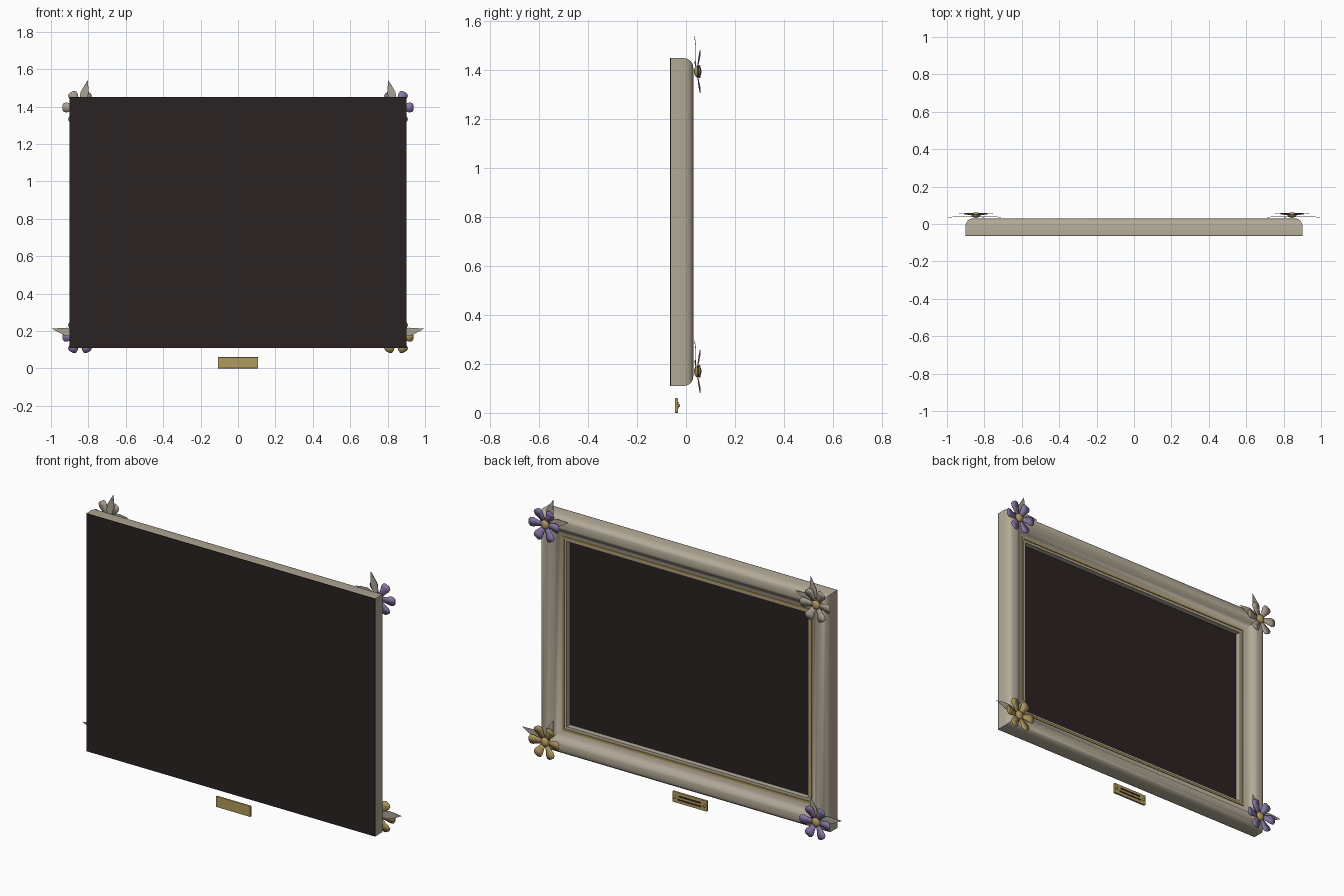
import bpy, math

if "Cube" in bpy.data.objects:
    bpy.data.objects.remove(bpy.data.objects["Cube"])

HX, HZ, CZ = 0.90, 0.67, 0.78      # frame half width, half height, centre height


def material(name, rgb):
    m = bpy.data.materials.new(name)
    m.diffuse_color = (*rgb, 1)
    m.use_nodes = True
    m.node_tree.nodes["Principled BSDF"].inputs["Base Color"].default_value = m.diffuse_color
    return m


taupe = material("warm taupe", (0.45, 0.40, 0.31))
dark = material("dark brown", (0.024, 0.016, 0.016))
gold = material("gold", (0.44, 0.32, 0.11))
purple = material("purple", (0.25, 0.19, 0.39))
grey = material("grey taupe", (0.40, 0.35, 0.28))
leaf_mat = material("leaf grey", (0.40, 0.37, 0.29))


def mesh_object(name, verts, faces, mat, smooth=None):
    me = bpy.data.meshes.new(name)
    me.from_pydata(verts, [], faces)
    me.materials.append(mat)
    ob = bpy.data.objects.new(name, me)
    bpy.context.collection.objects.link(ob)
    if smooth:
        shade(ob, smooth)
    return ob


def shade(ob, angle):
    bpy.ops.object.select_all(action='DESELECT')
    ob.select_set(True)
    bpy.context.view_layer.objects.active = ob
    bpy.ops.object.shade_smooth_by_angle(angle=math.radians(angle))


def box(name, x, y, z, mat):
    v = [(a, b, c) for a in x for b in y for c in z]
    f = [(0, 1, 3, 2), (4, 6, 7, 5), (0, 4, 5, 1), (2, 3, 7, 6), (0, 2, 6, 4), (1, 5, 7, 3)]
    return mesh_object(name, v, f, mat)


def moulding(name, profile, mat, smooth):
    """Sweep a closed (inset, y) profile around the mitred rectangle."""
    verts, faces, n = [], [], len(profile)
    for sx, sz in ((-1, -1), (1, -1), (1, 1), (-1, 1)):
        verts += [(sx * (HX - d), y, CZ + sz * (HZ - d)) for d, y in profile]
    for c in range(4):
        for i in range(n):
            j, e = (i + 1) % n, (c + 1) % 4
            faces.append((c * n + i, c * n + j, e * n + j, e * n + i))
    return mesh_object(name, verts, faces, mat, smooth)


# Frame moulding with rounded outer edge and a cove towards the opening
moulding("frame", [
    (0, -0.062), (0, -0.005), (0.004, 0.008), (0.012, 0.019), (0.024, 0.027),
    (0.04, 0.03), (0.058, 0.029), (0.072, 0.022), (0.085, 0.010), (0.10, -0.003),
    (0.115, -0.010), (0.148, -0.012), (0.148, -0.062)], taupe, 35)
# Gold fillet near the opening
moulding("gold_trim", [(0.122, -0.02), (0.122, -0.006), (0.134, -0.006), (0.134, -0.02)], gold, 30)

# Backing board and recessed panel
box("backing_board", (-HX, HX), (-0.065, -0.061), (CZ - HZ, CZ + HZ), dark)
box("picture_panel", (-0.756, 0.756), (-0.061, -0.042), (CZ - 0.526, CZ + 0.526), dark)


def flower(name, cx, cz, mat):
    """Six cupped petals with flared ends around a domed centre."""
    outline = [(0.008, 0.010), (0.045, 0.018), (0.068, 0.026), (0.085, 0.025), (0.094, 0.013)]
    verts, faces = [], []
    for k in range(6):
        a = math.radians(60 * k)
        ca, sa = math.cos(a), math.sin(a)
        base = len(verts)
        for r, w in outline:
            for s in (-1, 1):
                y = 0.046 + 0.013 * (r / 0.094) ** 1.5
                verts.append((cx + r * ca - s * w * sa, y, cz + r * sa + s * w * ca))
        for i in range(len(outline) - 1):
            b = base + 2 * i
            faces.append((b, b + 1, b + 3, b + 2))
    petals = mesh_object(name + "_petals", verts, faces, mat, 40)
    mod = petals.modifiers.new("thickness", 'SOLIDIFY')
    mod.thickness, mod.offset = 0.002, 0
    bpy.ops.mesh.primitive_uv_sphere_add(segments=16, ring_count=10, radius=0.025,
                                         location=(cx, 0.048, cz))
    centre = bpy.context.object
    centre.name = name + "_centre"
    centre.scale = (1, 0.6, 1)
    centre.data.materials.append(gold)
    shade(centre, 40)


def leaf(name, base, tip):
    """Pointed flat leaf from base to tip."""
    dx, dz = tip[0] - base[0], tip[1] - base[1]
    n = math.hypot(dx, dz)
    px, pz = -dz / n, dx / n
    verts = [(base[0], 0.040, base[1])]
    for t, w in ((0.25, 0.018), (0.5, 0.022), (0.75, 0.012)):
        for s in (-1, 1):
            verts.append((base[0] + t * dx + s * w * px, 0.039, base[1] + t * dz + s * w * pz))
    verts.append((tip[0], 0.035, tip[1]))
    ob = mesh_object(name, verts, [(0, 1, 2), (1, 3, 4, 2), (3, 5, 6, 4), (5, 7, 6)], leaf_mat)
    mod = ob.modifiers.new("thickness", 'SOLIDIFY')
    mod.thickness, mod.offset = 0.002, 0


# Corner flowers, each with two leaves
TOP, LOW = 1.395, 0.17
for side, s, top_mat, low_mat in (("left", -1, grey, purple), ("right", 1, purple, gold)):
    flower("top_%s_flower" % side, s * 0.845, TOP, top_mat)
    flower("lower_%s_flower" % side, s * 0.845, LOW, low_mat)
    for nm, z, tips in (("top", TOP, ((0.803, 1.54), (0.71, 1.435))),
                        ("lower", LOW, ((0.995, 0.212), (0.803, 0.295)))):
        for i, (tx, tz) in enumerate(tips):
            leaf("%s_%s_leaf_%d" % (nm, side, i + 1), (s * 0.838, z + 0.01), (s * tx, tz))

# Plaque hung below the frame, with engraved bars and two screws
plaque = box("plaque", (-0.108, 0.108), (-0.045, -0.032), (0, 0.06), gold)
bev = plaque.modifiers.new("edge", 'BEVEL')
bev.width, bev.segments = 0.003, 2
box("plaque_upper_bar", (-0.068, 0.068), (-0.034, -0.030), (0.036, 0.044), dark)
box("plaque_lower_bar", (-0.075, 0.075), (-0.034, -0.030), (0.017, 0.024), dark)
for side, s in (("left", -1), ("right", 1)):
    bpy.ops.mesh.primitive_uv_sphere_add(segments=12, ring_count=8, radius=0.007,
                                         location=(s * 0.094, -0.031, 0.03))
    screw = bpy.context.object
    screw.name = side + "_screw"
    screw.data.materials.append(gold)
    shade(screw, 40)
